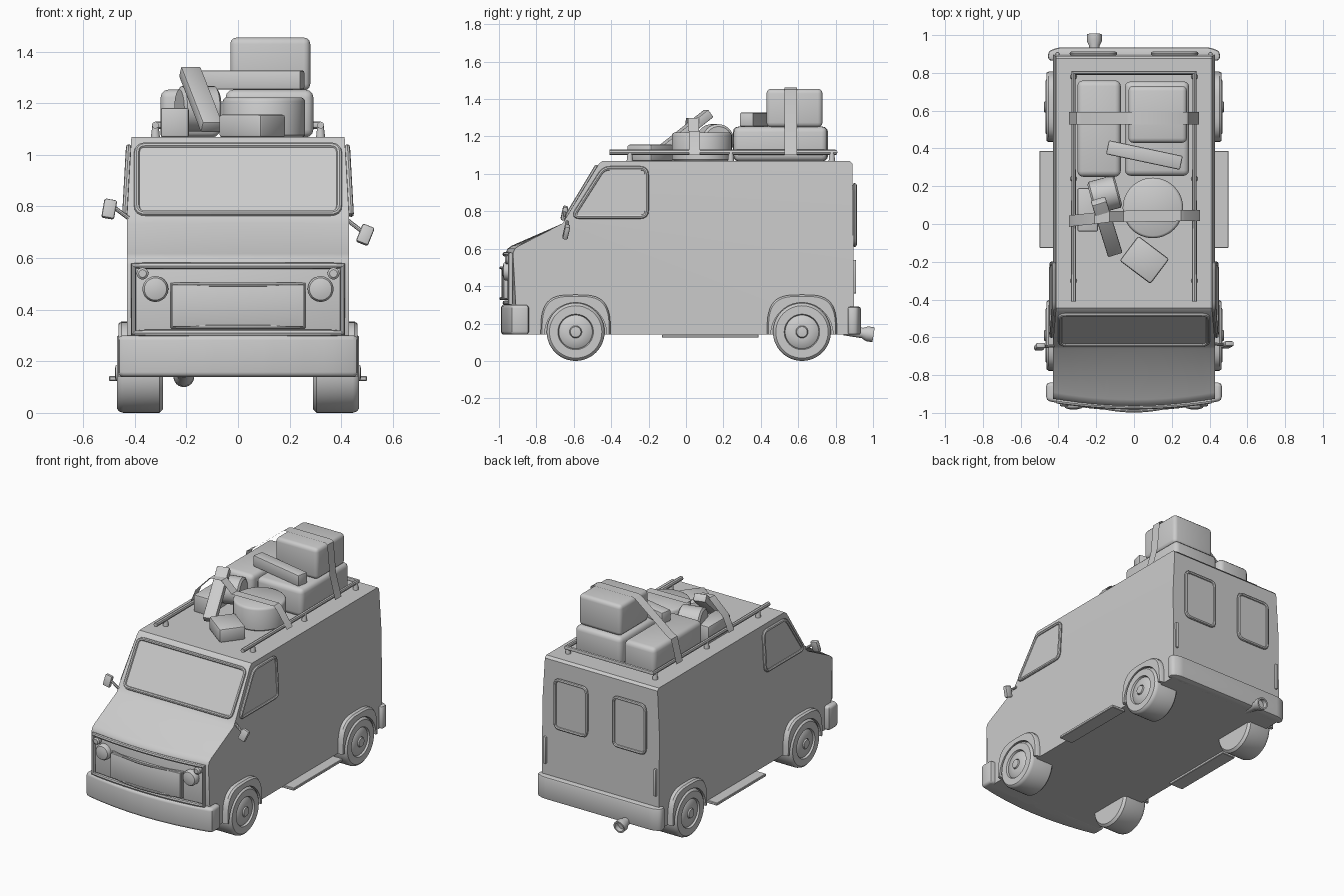
import bpy, bmesh, math
from mathutils import Matrix, Vector

if "Cube" in bpy.data.objects:
    bpy.data.objects.remove(bpy.data.objects["Cube"])

def finish(name, bm, matrix=None):
    if matrix:
        bmesh.ops.transform(bm, matrix=matrix, verts=bm.verts)
    bmesh.ops.recalc_face_normals(bm, faces=bm.faces)
    me = bpy.data.meshes.new(name)
    bm.to_mesh(me)
    bm.free()
    ob = bpy.data.objects.new(name, me)
    bpy.context.collection.objects.link(ob)
    return ob

def place(loc, rot=(0, 0, 0)):
    e = Matrix.Rotation(math.radians(rot[2]), 4, 'Z') @ Matrix.Rotation(math.radians(rot[1]), 4, 'Y') \
        @ Matrix.Rotation(math.radians(rot[0]), 4, 'X')
    return Matrix.Translation(loc) @ e

def aim(a, b, axis='Z', up='Y'):
    d = Vector(b) - Vector(a)
    return Matrix.Translation(a) @ d.to_track_quat(axis, up).to_matrix().to_4x4()

def box(name, size, matrix, r=0.01, seg=2):
    bm = bmesh.new()
    bmesh.ops.create_cube(bm, size=1, matrix=Matrix.Diagonal((*size, 1)))
    if r:
        bmesh.ops.bevel(bm, geom=bm.edges[:], offset=r, segments=seg, profile=0.5, affect='EDGES')
    return finish(name, bm, matrix)

def lathe(name, prof, matrix, n=40):
    # profile of (radius, height) turned about local z
    bm = bmesh.new()
    rings = [[bm.verts.new((r * math.cos(2 * math.pi * i / n), r * math.sin(2 * math.pi * i / n), h))
              for i in range(n)] for r, h in prof]
    for a, b in zip(rings, rings[1:]):
        for i in range(n):
            j = (i + 1) % n
            bm.faces.new((a[i], a[j], b[j], b[i]))
    bm.faces.new(rings[0])
    bm.faces.new(rings[-1])
    return finish(name, bm, matrix)

def prism(name, pts, depth, matrix=None, r=0.0, seg=2):
    # flat outline extruded along local z
    bm = bmesh.new()
    f = bm.faces.new([bm.verts.new((x, y, 0)) for x, y in pts])
    top = bmesh.ops.extrude_face_region(bm, geom=[f])['geom']
    vs = [v for v in top if isinstance(v, bmesh.types.BMVert)]
    bmesh.ops.translate(bm, verts=vs, vec=(0, 0, depth))
    if r:
        es = [e for e in bm.edges if abs(e.verts[0].co.z - e.verts[1].co.z) < 1e-6]
        bmesh.ops.bevel(bm, geom=es, offset=r, segments=seg, profile=0.5, affect='EDGES')
    return finish(name, bm, matrix)

def tube(name, pts, r, cyclic=False):
    cu = bpy.data.curves.new(name, 'CURVE')
    cu.dimensions, cu.bevel_depth, cu.bevel_resolution, cu.use_fill_caps = '3D', r, 2, True
    sp = cu.splines.new('POLY')
    sp.points.add(len(pts) - 1)
    for p, c in zip(sp.points, pts):
        p.co = (*c, 1)
    sp.use_cyclic_u = cyclic
    tmp = bpy.data.objects.new(name, cu)
    bpy.context.collection.objects.link(tmp)
    me = bpy.data.meshes.new_from_object(tmp.evaluated_get(bpy.context.evaluated_depsgraph_get()))
    bpy.data.objects.remove(tmp)
    ob = bpy.data.objects.new(name, me)
    bpy.context.collection.objects.link(ob)

def rounded(pts, r, n=4):
    # round every corner of an outline with a small quadratic curve
    out = []
    for i, p in enumerate(pts):
        p, a, b = Vector(p), Vector(pts[i - 1]), Vector(pts[(i + 1) % len(pts)])
        s, e = p + (a - p).normalized() * r, p + (b - p).normalized() * r
        for k in range(n + 1):
            t = k / n
            out.append(s * (1 - t) ** 2 + p * 2 * t * (1 - t) + e * t * t)
    return out

def window(name, pts, matrix, out=1):
    o = rounded(pts, 0.035)
    prism(name + "_glass", o, 0.006 * out, matrix)
    tube(name + "_frame", [matrix @ Vector((*p, 0.004 * out)) for p in o], 0.011, True)

def rect(x0, x1, y0, y1):
    return [(x0, y0), (x1, y0), (x1, y1), (x0, y1)]

def bowed(hw, y, bow, back, n=16):
    xs = [hw * (2 * i / n - 1) for i in range(n + 1)]
    return [(x, y + bow * (x / hw) ** 2) for x in xs] + [(hw, back), (-hw, back)]

# body shell: side profile swept across x, bowed nose, sides leaning in at the top
prof = [(-.91, .14), (-.95, .3), (-.965, .575), (-.955, .6), (-.93, .617), (-.66, .735), (-.465, 1.055),
        (-.445, 1.07), (.875, 1.07), (.89, 1.055), (.90, .14)]
bm = bmesh.new()
rows = [[bm.verts.new((-.43 + .86 * i / 12, y, z)) for y, z in prof] for i in range(13)]
for a, b in zip(rows, rows[1:]):
    for i in range(len(prof)):
        bm.faces.new((a[i], a[i - 1], b[i - 1], b[i]))
bm.faces.new(rows[0])
bm.faces.new(rows[-1])
bmesh.ops.bisect_plane(bm, geom=bm.verts[:] + bm.edges[:] + bm.faces[:], plane_co=(0, 0, .77), plane_no=(0, 0, 1))
for v in bm.verts:
    if v.co.y < -.7:
        v.co.y += .04 * (v.co.x / .43) ** 2
    v.co.x *= 1 - max(0, v.co.z - .77) * .13
finish("van_body", bm)

# windshield, door windows, rear windows and tail lights
d = Vector((0, .516, .856))
m = Matrix.Translation((0, -.5575, .9)) @ Matrix((Vector((1, 0, 0)), d, Vector((0, -d.z, d.y)))).transposed().to_4x4()
window("windshield", rect(-.392, .392, -.15, .158), m)
for s in (-1, 1):
    u, v = Vector((0, 1, 0)), Vector((-s * .056, 0, 1)).normalized()
    m = Matrix.Translation((s * .434, 0, .77)) @ Matrix((u, v, u.cross(v))).transposed().to_4x4()
    window("door_window", [(-.605, 0), (-.21, 0), (-.21, .26), (-.44, .26)], m, s)
    m = place((s * .215, .898, .78), (90, 0, 0))
    window("rear_window", rect(-.115, .115, -.16, .16), m, -1)
    box("tail_light", (.02, .02, .18), place((s * .405, .9, .45)), .006)

# nose panel: grille, frame and lamps
prism("grille", bowed(.255, -.986, .012, -.94), .165, place((0, 0, .333)), .006)
xs = [.405 * (i / 8 - 1) for i in range(17)]
edge = lambda z: [(x, -.968 + .034 * (x / .43) ** 2, z) for x in xs]
tube("nose_frame", edge(.31) + edge(.57)[::-1], .013, True)
tube("grille_frame", [(x * .63, y - .022 + .012 * (x / .405) ** 2, z) for x, y, z in edge(.333) + edge(.498)[::-1]], .008, True)
for s in (-1, 1):
    lathe("headlight", [(.05, 0), (.05, .03), (.043, .04), (.02, .046)], place((s * .32, -.935, .48), (90, 0, 0)), 32)
    lathe("indicator", [(.023, 0), (.023, .03), (.015, .037)], place((s * .37, -.93, .54), (90, 0, 0)), 20)

# bumpers
front = rounded(bowed(.465, -.99, .055, -.84, 8), .02, 2)
prism("front_bumper", front, .16, place((0, 0, .14)), .018, 3)
rear = rounded([(-.455, .865), (.455, .865), (.455, .915), (.40, .935), (-.40, .935), (-.455, .915)], .02, 3)
prism("rear_bumper", rear, .15, place((0, 0, .14)), .012)

# wheels, arches and running boards
tyre = [(.10, 0), (.14, 0), (.155, .015), (.155, .155), (.15, .17), (.14, .178), (.095, .178), (.09, .165),
        (.085, .17), (.04, .178), (.033, .178), (.033, .17), (.028, .185), (.01, .187)]
for s in (-1, 1):
    for y in (-.59, .62):
        lathe("wheel", tyre, place((s * .29, y, .155), (0, s * 90, 0)), 48)
        bm = bmesh.new()
        loops, n = [], 24
        for x in (.41, .452, .464):
            k = 1 if x < .46 else .96
            for w, h, p in ((.187 * k, .214 * k, .6), (.166, .172, 1)):
                loops.append([bm.verts.new((s * x, y + w * math.copysign(abs(math.cos(a)) ** p, math.cos(a)),
                              .14 + h * max(0, math.sin(a)) ** p)) for a in [math.pi * i / n for i in range(n + 1)]])
        order = [loops[i] for i in (0, 2, 4, 5, 3, 1)]
        for j in range(6):
            a, b = order[j - 1], order[j]
            for i in range(n):
                bm.faces.new((a[i], a[i + 1], b[i + 1], b[i]))
        for i in (0, n):
            bm.faces.new([l[i] for l in order])
        finish("wheel_arch", bm)
    box("running_board", (.10, .515, .018), place((s * .45, .13, .133)), .003, 1)

# exhaust
lathe("exhaust_pipe", [(.028, 0), (.028, .1), (.04, .125), (.04, .16), (.03, .16), (.03, .13)],
      aim((-.21, .845, .165), (-.21, 1, .14)), 24)

# side mirrors, set at different heights
for a, b, tilt in (((-.425, -.645, .755), (-.485, -.65, .80), 10), ((.42, -.635, .75), (.485, -.64, .70), 22)):
    tube("mirror_arm", [a, b], .008)
    box("mirror", (.05, .028, .075), place((b[0] + (.008 if b[0] > 0 else -.014), b[1], b[2] - .01), (-12, tilt, 0)), .008)

# roof rack
tube("rack_rail", [(-.32, -.41, 1.115), (-.32, .8, 1.115), (.32, .8, 1.115), (.32, -.41, 1.115)], .014)
for s in (-1, 1):
    for y in (-.3, .24, .78):
        lathe("rack_post", [(.018, 0), (.012, .05)], place((s * .32, y, 1.065)), 12)

# luggage
box("suitcase_low", (.34, .50, .185), place((.122, .505, 1.16)), .03, 3)
box("suitcase_top", (.31, .30, .205), place((.125, .58, 1.352)), .025, 3)
box("suitcase_side", (.23, .51, .185), place((-.185, .505, 1.16)), .03, 3)
box("long_case", (.40, .075, .075), place((.055, .365, 1.29), (0, 0, -12)), .008)
lathe("round_trunk", [(.15, 0), (.16, .01), (.16, .14), (.155, .15), (.147, .155)], place((.1, .085, 1.067)), 48)
box("small_parcel", (.205, .165, .09), place((.055, -.19, 1.112), (0, 0, -37)), .012)
box("flat_parcel", (.11, .23, .115), place((-.245, .075, 1.125)), .01)
lathe("bedroll", [(.075, -.075), (.088, -.065), (.088, .065), (.075, .075)], place((-.155, .155, 1.178), (0, 90, 15)), 32)
box("leaning_case", (.08, .36, .05), aim((-.145, -.015, 1.215), (-.19, .13, 1.33), 'Y', 'Z'), .006)

def strap(name, pts, w=.066):
    bm = bmesh.new()
    pairs = [[bm.verts.new((x, y + k * w / 2, z)) for k in (-1, 1)] for x, y, z in pts]
    fs = [bm.faces.new((a[0], b[0], b[1], a[1])) for a, b in zip(pairs, pairs[1:])]
    bmesh.ops.solidify(bm, geom=fs, thickness=.006)
    finish(name, bm)

# straps tied to the rack
strap("rear_strap", [(-.345, .56, 1.10), (-.305, .56, 1.255), (-.28, .56, 1.265), (-.04, .56, 1.455), (-.02, .56, 1.461),
                     (.27, .56, 1.461), (.287, .56, 1.45), (.305, .56, 1.25), (.345, .56, 1.10)])
strap("front_strap", [(-.345, .015, 1.10), (-.305, .02, 1.20), (-.21, .03, 1.30), (-.13, .04, 1.30), (-.055, .04, 1.23),
                      (.25, .045, 1.23), (.27, .045, 1.215), (.35, .045, 1.10)], .06)

# smooth shading with sharp edges kept
obs = [o for o in bpy.context.scene.objects if o.type == 'MESH']
for o in obs:
    o.select_set(True)
bpy.context.view_layer.objects.active = obs[0]
bpy.ops.object.shade_smooth_by_angle(angle=math.radians(35))
